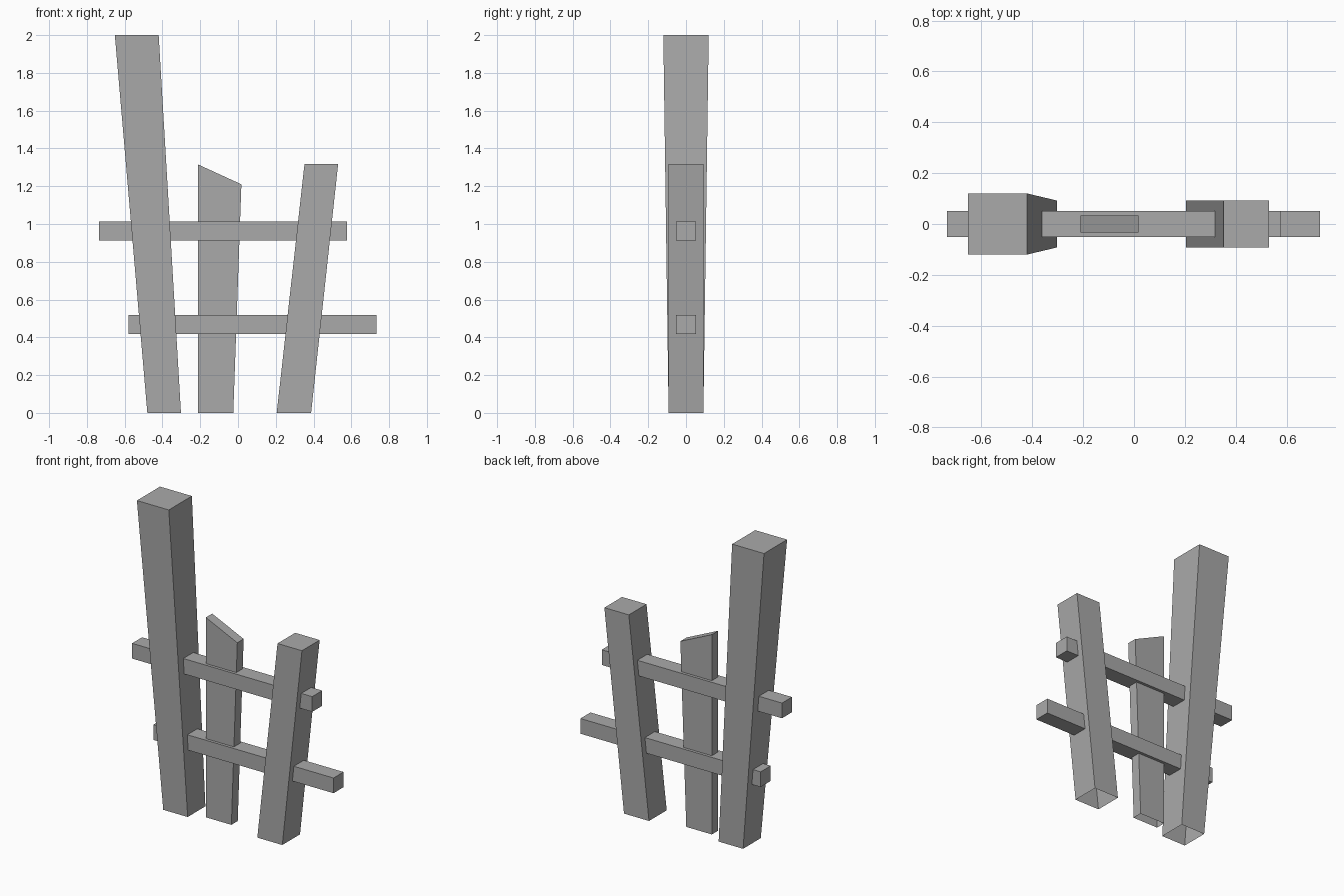
import bpy
import bmesh

if "Cube" in bpy.data.objects:
    bpy.data.objects.remove(bpy.data.objects["Cube"], do_unlink=True)

grey = bpy.data.materials.new("plain_grey")
grey.use_nodes = True
colour = (0.40, 0.40, 0.40, 1)
grey.diffuse_color = colour
grey.node_tree.nodes["Principled BSDF"].inputs["Base Color"].default_value = colour


def beam(name, bottom, top, bottom_depth, top_depth, open_base=False):
    """Tapered four-sided beam; bottom and top are (left, right) points in x, z."""
    bm = bmesh.new()
    rings = []
    for (a, b), d in ((bottom, bottom_depth), (top, top_depth)):
        corners = ((a, -d), (b, -d), (b, d), (a, d))
        rings.append([bm.verts.new((p[0], y, p[1])) for p, y in corners])
    low, high = rings
    for i in range(4):
        j = (i + 1) % 4
        bm.faces.new((low[i], low[j], high[j], high[i]))
    bm.faces.new(high)
    if not open_base:
        bm.faces.new(low[::-1])
    mesh = bpy.data.meshes.new(name)
    bm.to_mesh(mesh)
    bm.free()
    mesh.materials.append(grey)
    obj = bpy.data.objects.new(name, mesh)
    bpy.context.collection.objects.link(obj)


# Leaning posts, open underneath where they meet the ground
beam("tall_post", ((-0.48, 0), (-0.302, 0)), ((-0.652, 2), (-0.42, 2)),
     0.092, 0.12, open_base=True)
beam("short_post", ((0.205, 0), (0.387, 0)), ((0.352, 1.317), (0.53, 1.317)),
     0.092, 0.092, open_base=True)

# Thin picket with a slanted top
beam("middle_picket", ((-0.211, 0), (-0.025, 0)), ((-0.211, 1.315), (0.018, 1.21)),
     0.033, 0.033, open_base=True)

# Horizontal rails running through the posts
for name, x0, x1, z0 in (("upper_rail", -0.735, 0.577, 0.912),
                         ("lower_rail", -0.58, 0.732, 0.418)):
    z1 = z0 + 0.1
    beam(name, ((x0, z0), (x1, z0)), ((x0, z1), (x1, z1)), 0.052, 0.052)
